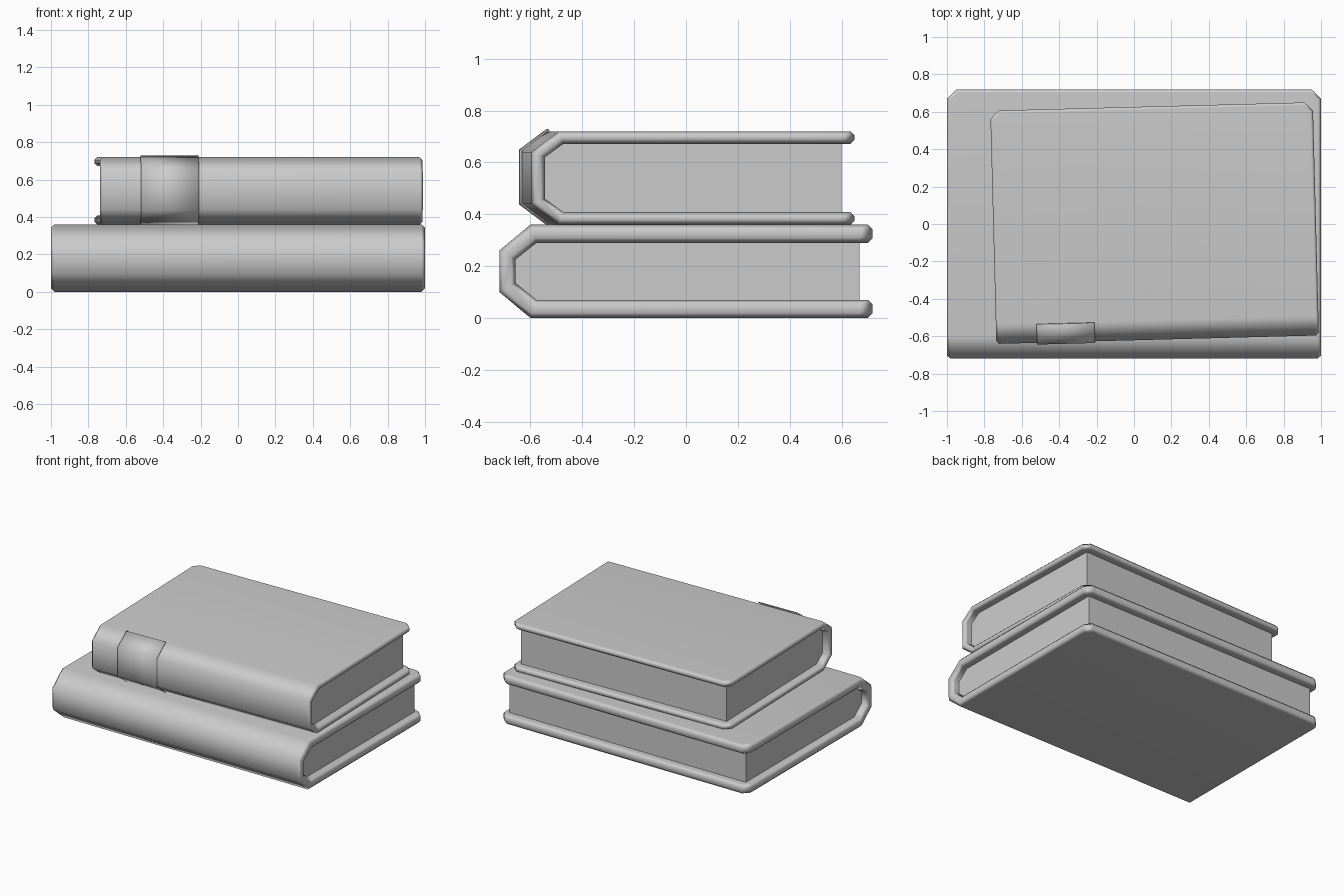
import bpy
import bmesh
import math

if "Cube" in bpy.data.objects:
    bpy.data.objects.remove(bpy.data.objects["Cube"], do_unlink=True)

grey = bpy.data.materials.new("plain grey")
grey.use_nodes = True
grey.diffuse_color = (0.6, 0.6, 0.6, 1)
grey.node_tree.nodes["Principled BSDF"].inputs["Base Color"].default_value = (0.6, 0.6, 0.6, 1)


def spine_curve(y_front, y_back, low, high, run, rise):
    """Open C-shaped path in y and z, running round the chamfered spine."""
    half = [(y_back, low), (y_front + run, low), (y_front, low + rise)]
    return half + [(y, low + high - z) for y, z in reversed(half)]


def make_object(name, bm):
    bmesh.ops.recalc_face_normals(bm, faces=bm.faces)
    mesh = bpy.data.meshes.new(name)
    bm.to_mesh(mesh)
    bm.free()
    mesh.materials.append(grey)
    obj = bpy.data.objects.new(name, mesh)
    bpy.context.collection.objects.link(obj)
    return obj


def place(obj, centre, turn):
    obj.location = centre
    obj.rotation_euler.z = turn


def make_cover(name, width, outer, inner, corner, bevel):
    bm = bmesh.new()
    rings = [[bm.verts.new((-width / 2, y, z)) for y, z in path] for path in (outer, inner)]
    strip = [bm.faces.new((a, b, d, c)) for a, b, c, d in
             zip(rings[0], rings[0][1:], rings[1], rings[1][1:])]
    result = bmesh.ops.extrude_face_region(bm, geom=strip, use_keep_orig=True)
    moved = [v for v in result["geom"] if isinstance(v, bmesh.types.BMVert)]
    bmesh.ops.translate(bm, verts=moved, vec=(width, 0, 0))
    bmesh.ops.recalc_face_normals(bm, faces=bm.faces)
    # Cut the loose corners of both boards
    y_back = outer[0][0]
    edges = [e for e in bm.edges if all(abs(v.co.y - y_back) < 1e-4 for v in e.verts)
             and abs(e.verts[0].co.x - e.verts[1].co.x) < 1e-4]
    bmesh.ops.bevel(bm, geom=edges, offset=corner, segments=1, affect='EDGES')
    for f in bm.faces:
        f.smooth = True
    obj = make_object(name, bm)
    # Soften the rims but leave the spine folds alone
    mod = obj.modifiers.new("rim", 'BEVEL')
    mod.width = bevel
    mod.segments = 1
    mod.limit_method = 'ANGLE'
    mod.angle_limit = math.radians(60)
    obj.modifiers.new("shading", 'WEIGHTED_NORMAL')
    return obj


def make_pages(name, width, path):
    bm = bmesh.new()
    face = bm.faces.new([bm.verts.new((-width / 2, y, z)) for y, z in path])
    result = bmesh.ops.extrude_face_region(bm, geom=[face], use_keep_orig=True)
    moved = [v for v in result["geom"] if isinstance(v, bmesh.types.BMVert)]
    bmesh.ops.translate(bm, verts=moved, vec=(width, 0, 0))
    return make_object(name, bm)


def make_book(name, width, depth, height, board, spine, run, rise, corner, bevel, centre, turn):
    front, back = -depth / 2, depth / 2
    outer = spine_curve(front, back, 0, height, run, rise)
    low, high = board, height - board
    inner_run, inner_rise = run * 0.68, rise * 0.65
    inner = spine_curve(front + spine, back, low, high, inner_run, inner_rise)
    block = spine_curve(front + spine, back - 0.05, low, high, inner_run, inner_rise)
    place(make_cover(name + "_cover", width, outer, inner, corner, bevel), centre, turn)
    place(make_pages(name + "_pages", width - 0.1, block), centre, turn)


# Two stacked books, the upper one turned slightly
turn = math.radians(1.5)
upper_centre = (0.11, 0.005, 0.36)
make_book("lower_book", 2.0, 1.44, 0.36, 0.07, 0.062, 0.12, 0.10, 0.05, 0.018, (0, 0, 0), 0)
make_book("upper_book", 1.725, 1.247, 0.36, 0.048, 0.052, 0.105, 0.08, 0.045, 0.015,
          upper_centre, turn)

# Thin blank band wrapped round the upper spine
bm = bmesh.new()
path = spine_curve(-0.63, 0, 0.001, 0.366, 0.105, 0.078)[1:-1]
left, right = [[bm.verts.new((x, y, z)) for y, z in path] for x in (-0.645, -0.335)]
for a, b, c, d in zip(left, left[1:], right, right[1:]):
    bm.faces.new((a, c, d, b)).smooth = True
band = make_object("spine_band", bm)
solid = band.modifiers.new("thickness", 'SOLIDIFY')
solid.thickness = 0.006
solid.offset = 0
place(band, upper_centre, turn)
